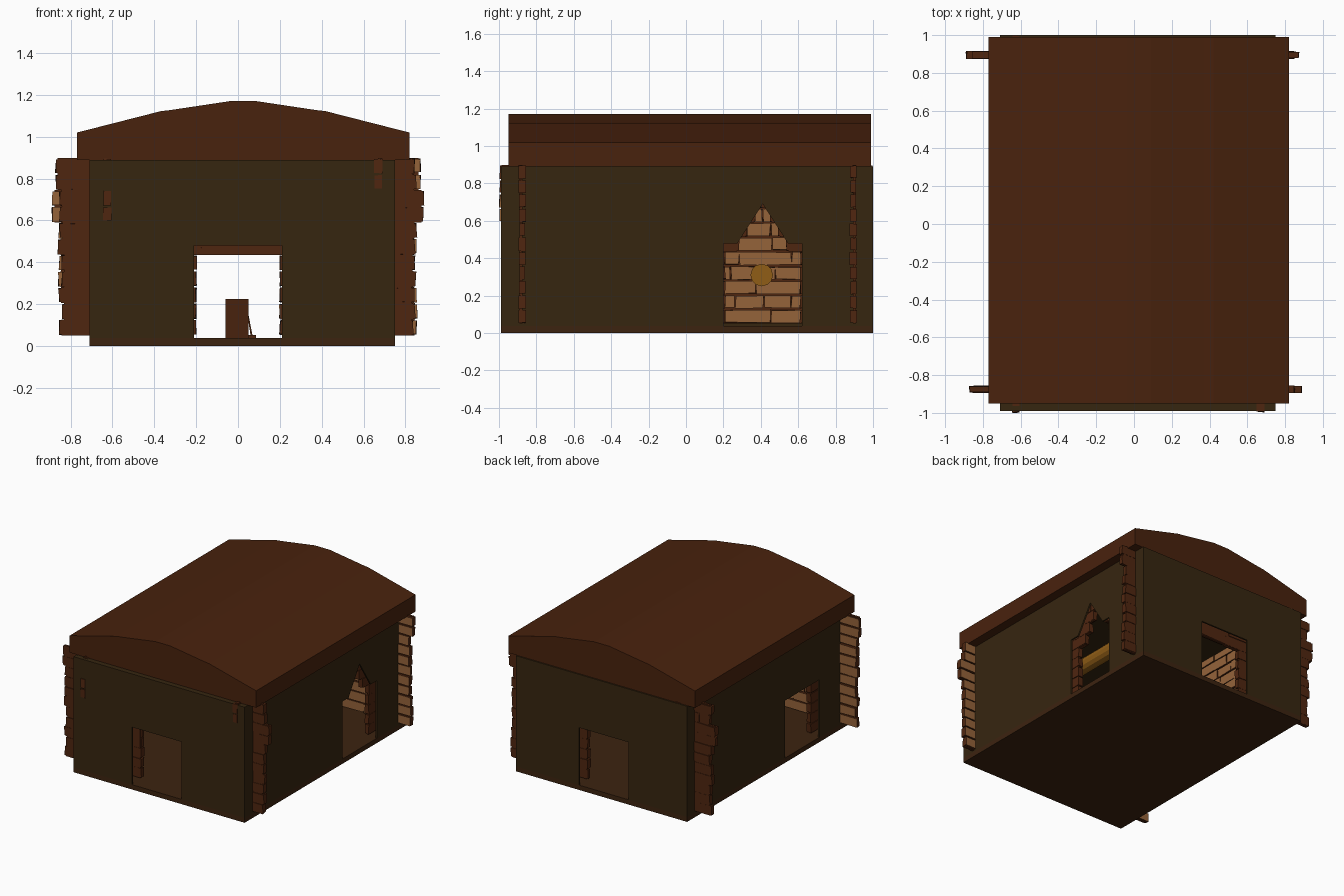
import bpy, bmesh, math, random
from mathutils import Matrix, Vector

if "Cube" in bpy.data.objects:
    bpy.data.objects.remove(bpy.data.objects["Cube"])

random.seed(4)

def mat(name, rgb):
    m = bpy.data.materials.new(name)
    m.diffuse_color = (*rgb, 1)
    m.use_nodes = True
    m.node_tree.nodes["Principled BSDF"].inputs["Base Color"].default_value = m.diffuse_color
    return m

ROOF = mat("roof brown", (0.066, 0.016, 0.004))
WALL = mat("olive wall", (0.037, 0.019, 0.005))
BASE = mat("floor brown", (0.046, 0.017, 0.005))
DARK = mat("dark brick", (0.078, 0.019, 0.005))
LIGHT = mat("light brick", (0.30, 0.125, 0.042))
GOLD = mat("golden timber", (0.28, 0.11, 0.008))

def finish(name, bm, *mats):
    bmesh.ops.recalc_face_normals(bm, faces=bm.faces)
    me = bpy.data.meshes.new(name)
    bm.to_mesh(me)
    bm.free()
    for m in mats:
        me.materials.append(m)
    ob = bpy.data.objects.new(name, me)
    bpy.context.collection.objects.link(ob)
    return ob

def add_box(bm, lo, hi):
    c = [(a + b) / 2 for a, b in zip(lo, hi)]
    s = [b - a for a, b in zip(lo, hi)]
    return bmesh.ops.create_cube(bm, size=1, matrix=Matrix.Translation(c) @ Matrix.Diagonal((*s, 1)))["verts"]

def box(name, lo, hi, m):
    bm = bmesh.new()
    add_box(bm, lo, hi)
    return finish(name, bm, m)

def prism(name, pts, y0, y1, m):
    """Extrude an x-z outline along y."""
    bm = bmesh.new()
    f = bm.faces.new([bm.verts.new((x, y0, z)) for x, z in pts])
    r = bmesh.ops.extrude_face_region(bm, geom=[f])
    bmesh.ops.translate(bm, vec=(0, y1 - y0, 0), verts=[v for v in r["geom"] if isinstance(v, bmesh.types.BMVert)])
    return finish(name, bm, m)

# Roof: low faceted arch
prism("roof", [(-.77, .89), (.82, .89), (.82, 1.02), (.42, 1.122), (.37, 1.128), (.09, 1.17),
               (-.04, 1.17), (-.32, 1.128), (-.37, 1.122), (-.77, 1.02)], -.95, .99, ROOF)

# Floor and ceiling
box("floor", (-.71, -.99, 0), (.75, 1.0, .037), BASE)
box("ceiling", (-.70, -.985, .875), (.74, .995, .889), WALL)

# Outer wall sheets, each with a doorway; the right one has a pointed top
def wall(name, lo, hi, c, pos, turn, pointed=False):
    head = [(c - .135, .48), (c, .69), (c + .135, .48)] if pointed else []
    pts = [(lo, .037), (c - .21, .037), (c - .21, .48)] + head + \
          [(c + .21, .48), (c + .21, .037), (hi, .037), (hi, .89), (lo, .89)]
    ob = prism(name, pts, 0, .012, WALL)
    ob.data.transform(Matrix.Translation(pos) @ Matrix.Rotation(math.radians(turn), 4, 'Z'))

wall("front_wall", -.71, .75, 0, (0, -.99, 0), 0)
wall("back_wall", -.75, .71, 0, (0, 1.0, 0), 180)
wall("right_wall", -.99, 1.0, .41, (.75, 0, 0), 90, True)
wall("left_wall", -1.0, .99, .40, (-.71, 0, 0), 270)

# Brick panels: light inside, dark outside, ragged ends, gap at the doorway
ROWS, Z0, H = 11, .05, .0772

def panel(name, half, long_end, c, pos, turn, pointed=False):
    bm = bmesh.new()
    for r in range(ROWS):
        z0, z1 = Z0 + r * H, Z0 + (r + 1) * H
        left = -half + random.uniform(-.012, .012)
        right = half + random.uniform(-.012, .012)
        if r in (7, 8):
            right = long_end
        if r in (9, 10):
            left = -(half + .6 * (long_end - half)) if half < .9 else -long_end
        gap = .198 if r < 5 else ({5: .125, 6: .08, 7: .035}.get(r, 0) if pointed else 0)
        spans = [(left, c - gap), (c + gap, right)] if gap else [(left, right)]
        for a, b in spans:
            add_box(bm, (a + .012, -.015, z0), (b - .012, .002, z1))
            u = a
            while u < b - .01:
                e = u + random.uniform(.13, .30)
                if b - e < .08:
                    e = b
                t = random.uniform(.014, .021)
                d = random.uniform(.003, .008)
                vs = add_box(bm, (u + .002, -t, z0 + d), (e - .002, t, z1 - .005))
                for v in vs:
                    v.co += Vector((random.uniform(-.004, .004), 0, random.uniform(-.003, .003)))
                u = e
    bmesh.ops.recalc_face_normals(bm, faces=bm.faces)
    for f in bm.faces:
        f.material_index = int(f.normal.y > .8 and f.calc_center_median().y > .008)
    ob = finish(name, bm, DARK, LIGHT)
    ob.data.transform(Matrix.Translation(pos) @ Matrix.Rotation(math.radians(turn), 4, 'Z'))

panel("front_bricks", .85, .89, 0, (0, -.875, 0), 0)
panel("back_bricks", .85, .89, 0, (0, .895, 0), 180)
panel("right_bricks", .96, .998, .41, (.67, 0, 0), 90, True)
panel("left_bricks", .96, .998, .40, (-.625, 0, 0), 270)

# Golden timbers: ridge beam and a log end on the left wall
def log(name, c, r, length, axis):
    bm = bmesh.new()
    bmesh.ops.create_cone(bm, cap_ends=True, segments=12, radius1=r, radius2=r, depth=length,
                          matrix=Matrix.Translation(c) @ Matrix.Rotation(math.pi / 2, 4, axis))
    finish(name, bm, GOLD)

log("ridge_beam", (.06, 0, .82), .055, 1.72, 'X')
log("log_end", (-.58, .405, .31), .06, .06, 'Y')

# Small stand on the floor with a leaning stick
box("stand", (-.06, -.06, .037), (.05, .05, .225), ROOF)
prism("leaning_stick", [(.045, .15), (.05, .15), (.072, .037), (.062, .037)], -.01, .01, DARK)
box("stick_foot", (.045, -.02, .037), (.085, .02, .052), DARK)
